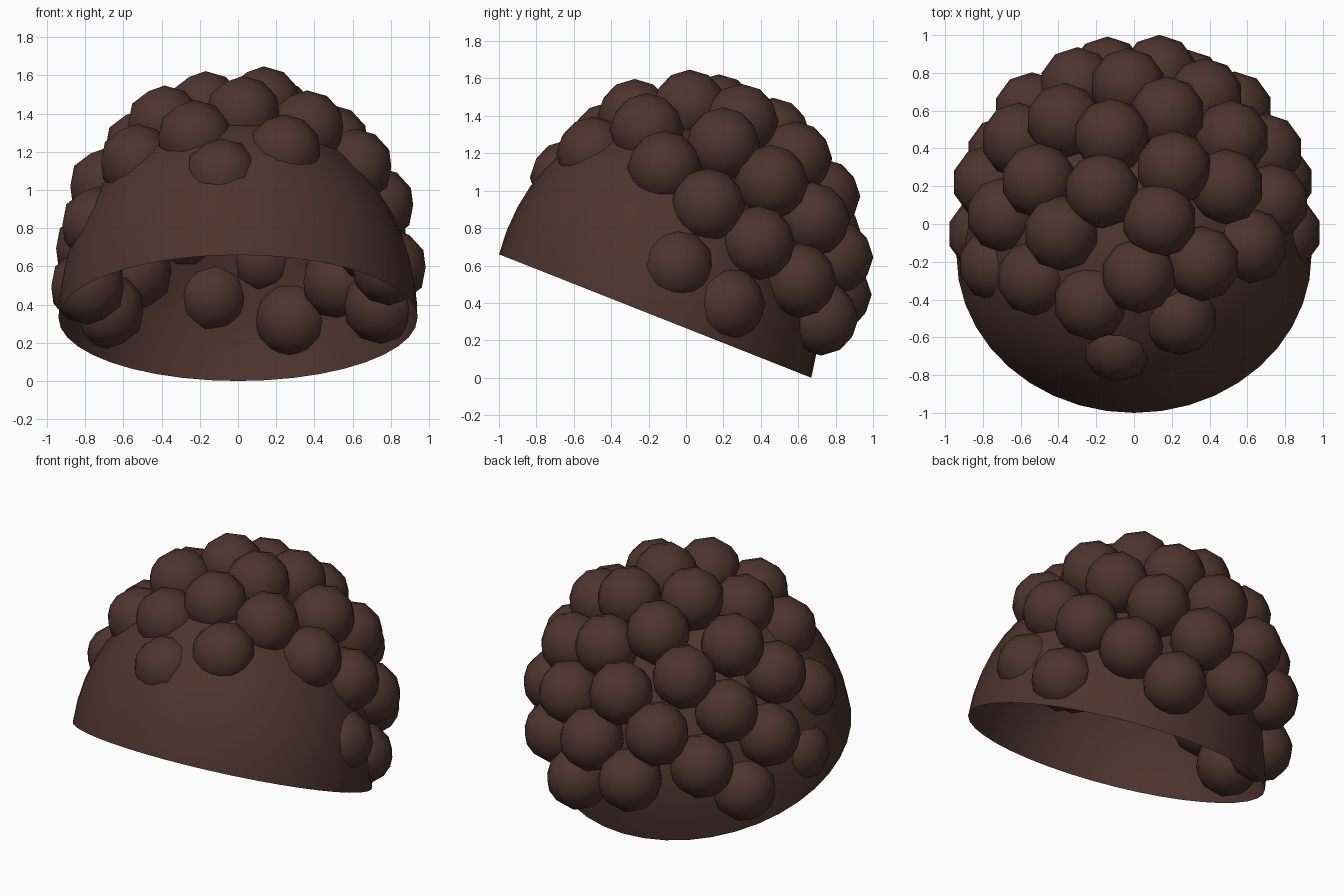
import bpy, bmesh, math
from mathutils import Matrix, Vector

cube = bpy.data.objects.get("Cube")
if cube:
    bpy.data.objects.remove(cube, do_unlink=True)

# Single dark brown colour
brown = bpy.data.materials.new("dark_brown")
brown.use_nodes = True
colour = (0.0762, 0.0343, 0.0273, 1)
brown.diffuse_color = colour
bsdf = brown.node_tree.nodes["Principled BSDF"]
bsdf.inputs["Base Color"].default_value = colour
bsdf.inputs["Roughness"].default_value = 0.9


def add_object(name, bm, location):
    mesh = bpy.data.meshes.new(name)
    for face in bm.faces:
        face.smooth = True
    bm.to_mesh(mesh)
    bm.free()
    mesh.materials.append(brown)
    obj = bpy.data.objects.new(name, mesh)
    obj.location = location
    bpy.context.collection.objects.link(obj)
    return obj


# Open hair cap: half sphere tilted back, then stretched
bm = bmesh.new()
bmesh.ops.create_uvsphere(bm, u_segments=40, v_segments=24, radius=1)
below = [v for v in bm.verts if v.co.z < -0.001]
bmesh.ops.delete(bm, geom=below, context="VERTS")
tilt = Matrix.Rotation(math.radians(-18), 4, "X")
stretch = Matrix.Diagonal((0.94, 0.878, 1.068, 1))
bmesh.ops.transform(bm, matrix=stretch @ tilt, verts=bm.verts)
add_object("hair_cap", bm, (0, -0.165, 0.33))

# Round curls on a golden-angle spiral, leaving the face and nape free
COUNT = 70
SPREAD = Vector((0.795, 0.795, 0.878))
CENTRE = Vector((0, 0.02, 0.582))
golden = math.pi * (3 - math.sqrt(5))
curl_mesh = None
for i in range(COUNT):
    up = 1 - 2 * (i + 0.5) / COUNT
    ring = math.sqrt(1 - up * up)
    direction = Vector((ring * math.cos(golden * i), ring * math.sin(golden * i), up))
    over_face = up < 0.5 and direction.y < -0.35
    if over_face or up < -0.315:
        continue
    place = CENTRE + direction * SPREAD
    if curl_mesh is None:
        bm = bmesh.new()
        bmesh.ops.create_icosphere(bm, subdivisions=2, radius=0.2)
        curl_mesh = add_object("curl", bm, place).data
    else:
        curl = bpy.data.objects.new("curl", curl_mesh)
        curl.location = place
        bpy.context.collection.objects.link(curl)
